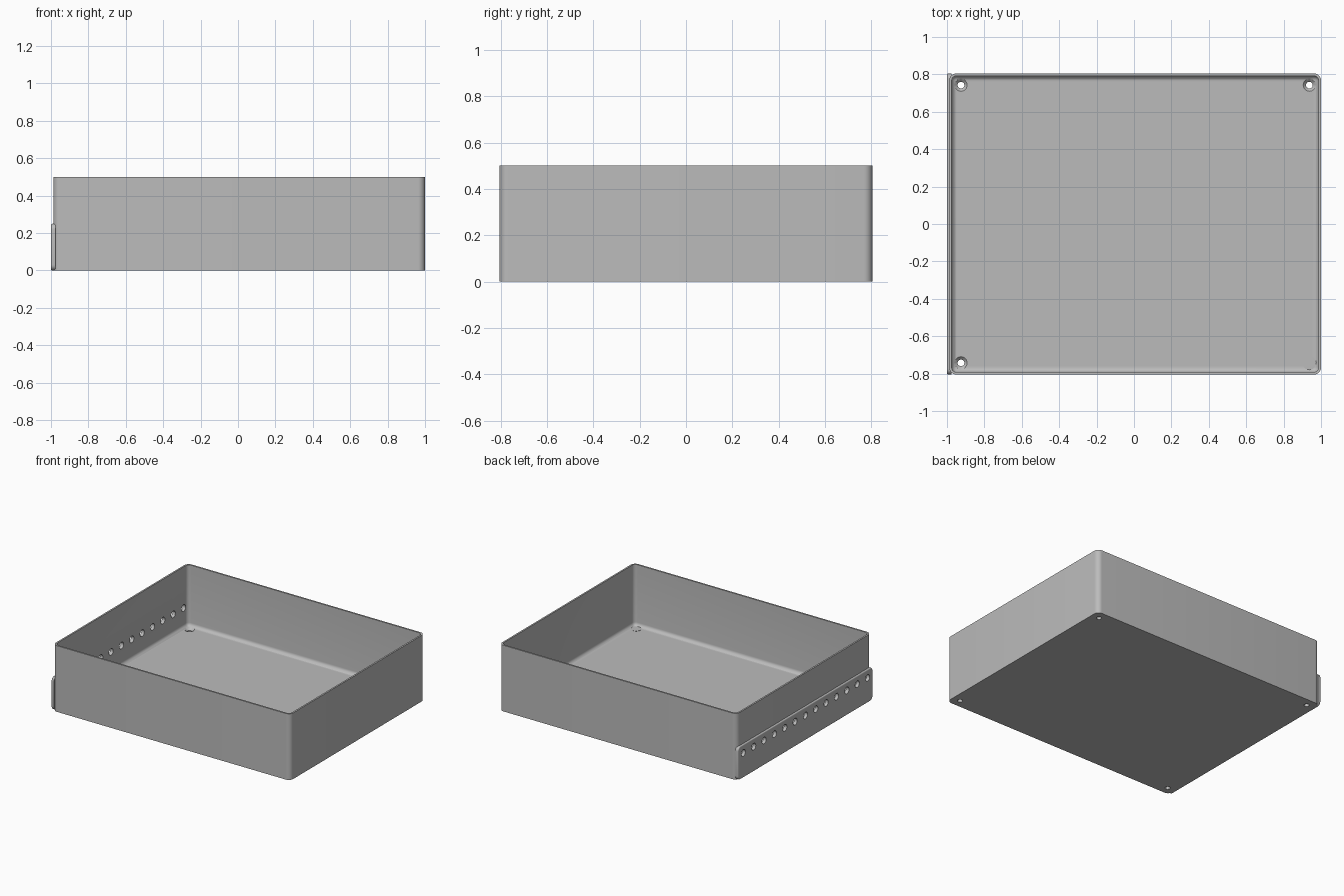
import bpy, bmesh, math
from mathutils import Matrix, Vector

cube = bpy.data.objects.get("Cube")
if cube:
    bpy.data.objects.remove(cube, do_unlink=True)

grey = bpy.data.materials.new("plain grey")
grey.use_nodes = True
colour = (0.5, 0.5, 0.5, 1)
grey.diffuse_color = colour
grey.node_tree.nodes["Principled BSDF"].inputs["Base Color"].default_value = colour

LEFT, RIGHT, HALF_Y, HEIGHT = -0.9875, 1.0, 0.805, 0.5
WALL, FLOOR, INSET = 0.0125, 0.0375, 0.0625


def finish(bm, name):
    bmesh.ops.recalc_face_normals(bm, faces=bm.faces)
    mesh = bpy.data.meshes.new(name)
    bm.to_mesh(mesh)
    bm.free()
    mesh.materials.append(grey)
    obj = bpy.data.objects.new(name, mesh)
    bpy.context.collection.objects.link(obj)
    return obj


def bevel(bm, rule, radius, segments):
    edges = [e for e in bm.edges if rule(e)]
    bmesh.ops.bevel(bm, geom=edges, offset=radius, segments=segments,
                    profile=0.5, affect='EDGES', clamp_overlap=True)


def box(low, high):
    bm = bmesh.new()
    low, high = Vector(low), Vector(high)
    bmesh.ops.create_cube(bm, size=1, matrix=Matrix.Translation((low + high) / 2)
                          @ Matrix.Diagonal((*(high - low), 1)))
    return bm


def along(edge, axis):
    d = edge.verts[0].co - edge.verts[1].co
    return abs(d[axis]) > 0.99 * d.length


def cone(name, centre, r1, r2, depth, turn=0.0):
    bm = bmesh.new()
    bmesh.ops.create_cone(bm, cap_ends=True, segments=24, radius1=r1, radius2=r2, depth=depth,
                          matrix=Matrix.Translation(centre) @ Matrix.Rotation(turn, 4, 'Y'))
    return finish(bm, name)


def combine(target, tool, operation):
    mod = target.modifiers.new("cut", 'BOOLEAN')
    mod.operation, mod.solver, mod.object = operation, 'EXACT', tool
    bpy.context.view_layer.objects.active = target
    bpy.ops.object.modifier_apply(modifier=mod.name)
    bpy.data.objects.remove(tool, do_unlink=True)


# Outer body with rounded upright corners
bm = box((LEFT, -HALF_Y, 0), (RIGHT, HALF_Y, HEIGHT))
bevel(bm, lambda e: along(e, 2), 0.0375, 8)
tray = finish(bm, "open_tray")

# Mounting strip on the right side, with rounded ends and a softened outer rim
bm = box((-1, -HALF_Y, 0), (LEFT + WALL - 0.002, HALF_Y, 0.25))
bevel(bm, lambda e: along(e, 0), 0.03, 6)
bevel(bm, lambda e: all(v.co.x < -0.999 for v in e.verts), 0.008, 4)
combine(tray, finish(bm, "mounting_strip"), 'UNION')

# Cavity with rounded corners and a cove around the floor
bm = box((LEFT + WALL, -HALF_Y + WALL, FLOOR), (RIGHT - WALL, HALF_Y - WALL, HEIGHT + 0.1))
bevel(bm, lambda e: along(e, 2) or all(v.co.z < FLOOR + 0.01 for v in e.verts), 0.027, 6)
combine(tray, finish(bm, "cavity"), 'DIFFERENCE')

# Row of holes through the strip and wall
COUNT = 13
reach = HALF_Y - INSET
for i in range(COUNT):
    y = -reach + 2 * reach * i / (COUNT - 1)
    combine(tray, cone("side_hole", (LEFT, y, 0.1875), 0.025, 0.025, 0.1, math.pi / 2), 'DIFFERENCE')

# Countersunk screw holes in the floor corners
for x in (LEFT + INSET, RIGHT - INSET):
    for y in (-reach, reach):
        combine(tray, cone("screw_hole", (x, y, 0), 0.018, 0.018, 0.2), 'DIFFERENCE')
        combine(tray, cone("countersink", (x, y, FLOOR - 0.006), 0.017, 0.037, 0.02), 'DIFFERENCE')

bpy.ops.object.select_all(action='DESELECT')
tray.select_set(True)
bpy.context.view_layer.objects.active = tray
bpy.ops.object.shade_smooth_by_angle(angle=math.radians(30))
